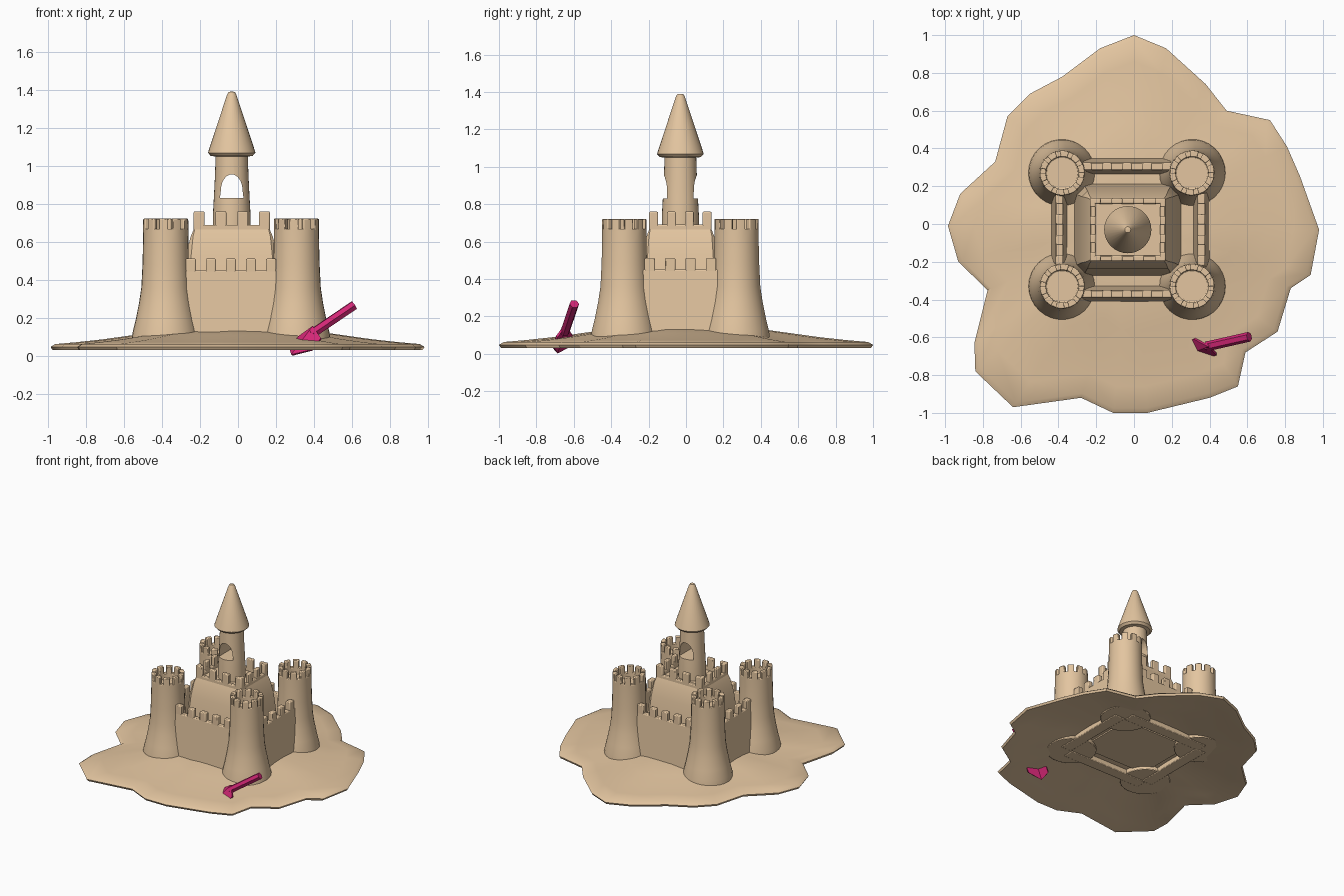
import bpy, bmesh
from math import sin, cos, pi
from mathutils import Vector

cube = bpy.data.objects.get("Cube")
if cube:
    bpy.data.objects.remove(cube)

CX, CY = -0.033, -0.03


def material(name, rgb):
    m = bpy.data.materials.new(name)
    m.use_nodes = True
    m.diffuse_color = (*rgb, 1)
    bsdf = next(n for n in m.node_tree.nodes if n.type == 'BSDF_PRINCIPLED')
    bsdf.inputs["Base Color"].default_value = (*rgb, 1)
    bsdf.inputs["Roughness"].default_value = 0.8
    return m


sand = material("sand", (0.77, 0.56, 0.35))
pink = material("pink plastic", (0.65, 0.02, 0.18))


def loft(name, loops, mat=sand, merlon=0, period=2, keep=1, bevel=0):
    """Skin stacked loops, cap both ends, raise merlons from the top faces."""
    bm = bmesh.new()
    rings = [[bm.verts.new(p) for p in loop] for loop in loops]
    n = len(rings[0])
    for a, b in zip(rings, rings[1:]):
        for i in range(n):
            j = (i + 1) % n
            bm.faces.new((a[i], a[j], b[j], b[i]))
    bm.faces.new(rings[0])
    bm.faces.new(rings[-1])
    bmesh.ops.recalc_face_normals(bm, faces=bm.faces)
    if merlon:
        top = max(v.co.z for v in bm.verts) - 1e-4
        rim = [f for f in bm.faces if all(v.co.z > top for v in f.verts)]
        chosen = [f for i, f in enumerate(rim) if i % period < keep]
        new = bmesh.ops.extrude_face_region(bm, geom=chosen)["geom"]
        verts = [g for g in new if isinstance(g, bmesh.types.BMVert)]
        bmesh.ops.translate(bm, verts=verts, vec=(0, 0, merlon))
    mesh = bpy.data.meshes.new(name)
    bm.to_mesh(mesh)
    bm.free()
    mesh.materials.append(mat)
    ob = bpy.data.objects.new(name, mesh)
    bpy.context.collection.objects.link(ob)
    if bevel:
        mod = ob.modifiers.new("soft edges", 'BEVEL')
        mod.width, mod.segments = bevel, 2
        mod.limit_method, mod.angle_limit = 'ANGLE', 0.8
    return ob


def lathe(name, x, y, profile, sides, **kw):
    angles = [2 * pi * i / sides for i in range(sides)]
    return loft(name, [[(x + r * cos(a), y + r * sin(a), z) for a in angles]
                       for r, z in profile], **kw)


def wall(name, start, end, out, section, cells, rise):
    """Crenellated wall: section is (offset outward, z), swept start to end."""
    a, b, o = Vector((*start, 0)), Vector((*end, 0)), Vector((*out, 0))
    loops = [[a.lerp(b, i / cells) + o * d + Vector((0, 0, z)) for d, z in section]
             for i in range(cells + 1)]
    return loft(name, loops, merlon=rise, bevel=0.006)


# Beach mound: a thin shell with a ragged outline
outline = [(0, 1), (-.18, .93), (-.38, .78), (-.55, .69), (-.67, .57), (-.735, .33),
           (-.92, .16), (-.985, -.01), (-.93, -.2), (-.775, -.35), (-.845, -.63),
           (-.84, -.78), (-.64, -.97), (-.28, -.92), (-.11, -1), (.07, -1),
           (.4, -.92), (.55, -.86), (.59, -.68), (.76, -.57), (.83, -.34),
           (.935, -.27), (.98, -.03), (.88, .25), (.81, .41), (.72, .55),
           (.49, .6), (.38, .74), (.17, .93)]
shell = [(.05, .134), (.2, .134), (.41, .131), (.56, .11), (.72, .088), (.86, .073),
         (.975, .063), (1, .048), (.99, .032), (.965, .034), (.86, .052),
         (.72, .068), (.56, .09), (.41, .108), (.2, .112)]
loft("sand_mound", [[(x * t, y * t, z) for x, y in outline] for t, z in shell])

# Four round corner towers
tower = [(.18, .075), (.175, .12), (.158, .19), (.14, .28), (.128, .36), (.122, .48),
         (.119, .6), (.119, .668), (.086, .668), (.086, .62)]
for side, x in (("right", -.38), ("left", .307)):
    for end, y in (("front", -.33), ("back", .27)):
        lathe(f"{end}_{side}_tower", x, y, tower, 30,
              merlon=.054, period=3, keep=2, bevel=.005)

# Curtain walls between the towers, leaning out at the foot
curtain = [(.045, .07), (.02, .45), (-.02, .45), (-.045, .07)]
wall("front_wall", (-.38, -.37), (.305, -.37), (0, -1), curtain, 13, .062)
wall("back_wall", (-.38, .305), (.305, .305), (0, 1), curtain, 13, .062)
wall("right_wall", (-.395, -.33), (-.395, .27), (-1, 0), curtain, 11, .062)
wall("left_wall", (.357, -.33), (.357, .27), (1, 0), curtain, 11, .062)


# Central keep with clipped corners
def clipped_rect(hx, hy, c, z):
    corners = [(hx, hy - c), (hx - c, hy), (c - hx, hy), (-hx, hy - c),
               (-hx, c - hy), (c - hx, -hy), (hx - c, -hy), (hx, c - hy)]
    return [(CX + x, CY + y, z) for x, y in corners]


loft("keep", [clipped_rect(*s) for s in (
    (.285, .245, .05, .1), (.264, .224, .04, .35), (.243, .205, .03, .53),
    (.215, .18, .012, .63), (.2, .167, .006, .665))])

# Keep parapet
parapet = [(0, .64), (0, .69), (-.03, .69), (-.03, .64)]
hx, hy = .2, .167
for name, s in (("front", -1), ("back", 1)):
    wall(f"keep_{name}_parapet", (CX - hx, CY + s * hy), (CX + hx, CY + s * hy),
         (0, s), parapet, 7, .07)
for name, s in (("right", -1), ("left", 1)):
    wall(f"keep_{name}_parapet", (CX + s * hx, CY - hy), (CX + s * hx, CY + hy),
         (s, 0), parapet, 7, .07)

# Lookout turret with an arched opening cut front to back
turret = lathe("lookout_turret", CX, CY, [(.1, .64), (.099, .74), (.094, .83),
               (.088, .95), (.084, 1.07)], 32)
arch = [(.062, .83)] + [(.057 * cos(pi * i / 12), .87 + .085 * sin(pi * i / 12))
                        for i in range(13)] + [(-.062, .83)]
cutter = loft("arch_cutter", [[(CX + x, CY + y, z) for x, z in arch] for y in (-.2, .2)])
cutter.hide_render = True
cut = turret.modifiers.new("arch", 'BOOLEAN')
cut.operation, cut.solver, cut.object = 'DIFFERENCE', 'EXACT', cutter
bpy.context.view_layer.objects.active = turret
bpy.ops.object.modifier_apply(modifier="arch")
bpy.data.objects.remove(cutter)

# Cone roof
lathe("cone_roof", CX, CY, [(.08, 1.048), (.11, 1.052), (.125, 1.068), (.115, 1.1),
      (.024, 1.375), (.016, 1.388), (.005, 1.39)], 32)

# Toy spade: hexagonal handle and a creased blade pushed into the sand
top, foot = Vector((.61, -.597, .267)), Vector((.385, -.648, .115))
axis = (top - foot).normalized()
u = axis.cross(Vector((0, 0, 1))).normalized()
v = axis.cross(u)
loft("spade_handle", [[p + .026 * (u * cos(k * pi / 3) + v * sin(k * pi / 3))
                       for k in range(6)] for p in (foot, top)], mat=pink)

right, mid, left = (Vector(p) for p in
                    ((.32, -.607, .1), (.395, -.645, .155), (.437, -.69, .092)))
push = Vector((-.075, -.03, -.1))
rows = [(right, mid, left),
        (right + push * .6, mid + push, left + push * .6),
        (right.lerp(mid, .55) + push * 1.1, mid + push * 1.5,
         left.lerp(mid, .55) + push * 1.1)]
blade_mesh = bpy.data.meshes.new("spade_blade")
blade_mesh.from_pydata([p for row in rows for p in row], [],
                       [(r + c, r + c + 1, r + c + 4, r + c + 3)
                        for r in (0, 3) for c in (0, 1)])
blade_mesh.materials.append(pink)
blade = bpy.data.objects.new("spade_blade", blade_mesh)
bpy.context.collection.objects.link(blade)
thick = blade.modifiers.new("thickness", 'SOLIDIFY')
thick.thickness, thick.offset = .012, 0

# Smooth the sand, keep its edges crisp
bpy.ops.object.select_all(action='DESELECT')
for ob in bpy.context.scene.objects:
    if ob.type == 'MESH' and ob.data.materials and ob.data.materials[0] == sand:
        ob.select_set(True)
        bpy.context.view_layer.objects.active = ob
bpy.ops.object.shade_smooth_by_angle(angle=.6)
